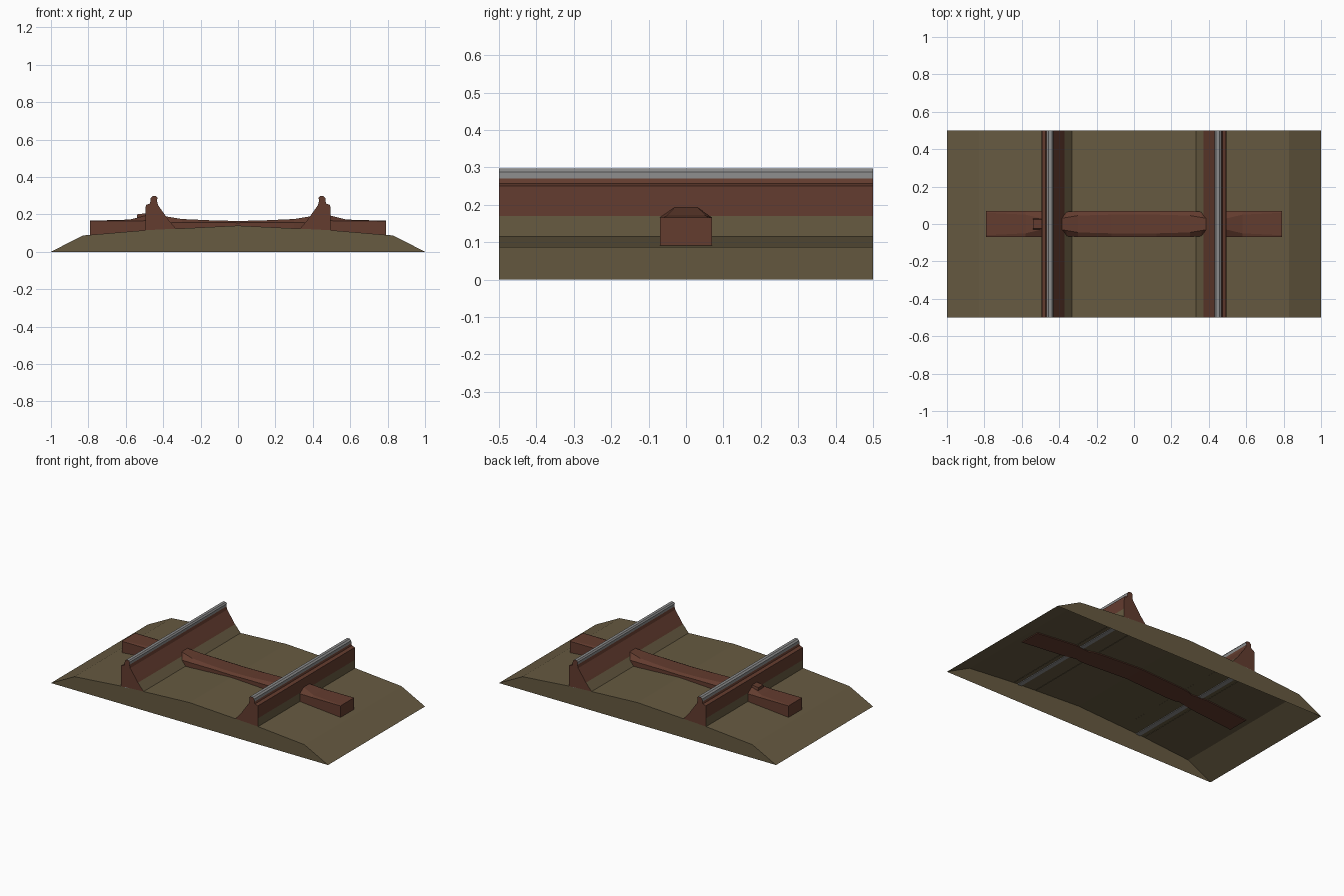
import bpy, bmesh

if "Cube" in bpy.data.objects:
    bpy.data.objects.remove(bpy.data.objects["Cube"])

def material(name, r, g, b):
    m = bpy.data.materials.new(name)
    m.diffuse_color = (r, g, b, 1)
    m.use_nodes = True
    m.node_tree.nodes["Principled BSDF"].inputs["Base Color"].default_value = m.diffuse_color
    return m

gravel = material("gravel_olive", 0.135, 0.103, 0.053)
rust = material("rust_brown", 0.125, 0.045, 0.028)
steel = material("steel_grey", 0.26, 0.26, 0.26)
MATS = [gravel, rust, steel]

GROUND = [(-1, 0), (-0.83, 0.087), (-0.5, 0.115), (0, 0.14), (0.5, 0.115), (0.83, 0.087), (1, 0)]

def ground_z(x):
    for (x0, z0), (x1, z1) in zip(GROUND, GROUND[1:]):
        if x0 <= x <= x1:
            return z0 + (z1 - z0) * (x - x0) / (x1 - x0)
    return 0

def finish(name, bm):
    bmesh.ops.recalc_face_normals(bm, faces=bm.faces)
    me = bpy.data.meshes.new(name)
    bm.to_mesh(me)
    bm.free()
    for m in MATS:
        me.materials.append(m)
    ob = bpy.data.objects.new(name, me)
    bpy.context.collection.objects.link(ob)
    return ob

def loft(name, rings, mat=0, colours=None, closed=False):
    """Skin between matching sections, cap both ends; colours sets one index per strip."""
    bm = bmesh.new()
    vs = [[bm.verts.new(p) for p in ring] for ring in rings]
    n = len(rings[0])
    for a, b in zip(vs, vs[1:]):
        for i in range(n if closed else n - 1):
            j = (i + 1) % n
            f = bm.faces.new((a[i], a[j], b[j], b[i]))
            f.material_index = colours[i] if colours else mat
    for ring in (vs[0], vs[-1]):
        bm.faces.new(ring).material_index = mat
    return finish(name, bm)

def extrude_y(name, profile, mat=0, colours=None, closed=False):
    return loft(name, [[(x, y, z) for x, z in profile] for y in (-0.5, 0.5)], mat, colours, closed)

# Gravel bed: shell with end walls, open underneath
extrude_y("gravel_bed", GROUND)

# Rails: gravel-coloured foot, rusty web, steel head
RAIL = [(0.495, 0.113), (0.495, 0.17), (0.493, 0.25), (0.472, 0.257), (0.468, 0.27),
        (0.467, 0.288), (0.457, 0.297), (0.438, 0.297), (0.431, 0.288), (0.433, 0.27),
        (0.428, 0.25), (0.382, 0.185), (0.372, 0.17), (0.33, 0.122)]
RAIL_COLOURS = [0, 1, 1, 1, 2, 2, 2, 2, 2, 1, 1, 1, 0]
for side, label in ((1, "right"), (-1, "left")):
    extrude_y("rail_" + label, [(side * x, z) for x, z in RAIL], 1, RAIL_COLOURS)
    # Rail line showing on the underside of the bed
    zb = ground_z(0.45)
    extrude_y("rail_underside_" + label,
              [(side * 0.435, zb - 0.003), (side * 0.465, zb - 0.005),
               (side * 0.465, zb), (side * 0.435, zb + 0.001)], 2, closed=True)

# Sleeper: lofted beam, humped where it meets the rails
# (x, crown height, shoulder height, half width, crown half width)
HALF = [(0.12, 0.167, 0.157, 0.070, 0.050), (0.30, 0.175, 0.157, 0.070, 0.045),
        (0.36, 0.185, 0.155, 0.065, 0.035), (0.39, 0.190, 0.150, 0.055, 0.030),
        (0.495, 0.193, 0.166, 0.070, 0.030), (0.58, 0.172, 0.165, 0.070, 0.050),
        (0.79, 0.166, 0.165, 0.070, 0.060)]
stations = [(-s[0],) + s[1:] for s in reversed(HALF)] + [(0, 0.165, 0.155, 0.07, 0.05)] + HALF
rings = []
for x, crown, shoulder, w, t in stations:
    b = ground_z(x) - 0.006
    rings.append([(x, -w, b), (x, -w, shoulder), (x, -t, crown),
                  (x, t, crown), (x, w, shoulder), (x, w, b)])
sleeper = loft("sleeper", rings, 1, closed=True)

# Fastening clip beside the left rail
loft("rail_clip", [[(x, -0.035, 0.16), (x, -0.025, z), (x, 0.025, z), (x, 0.035, 0.16)]
                   for x, z in ((-0.54, 0.2), (-0.49, 0.206))], 1, closed=True)
